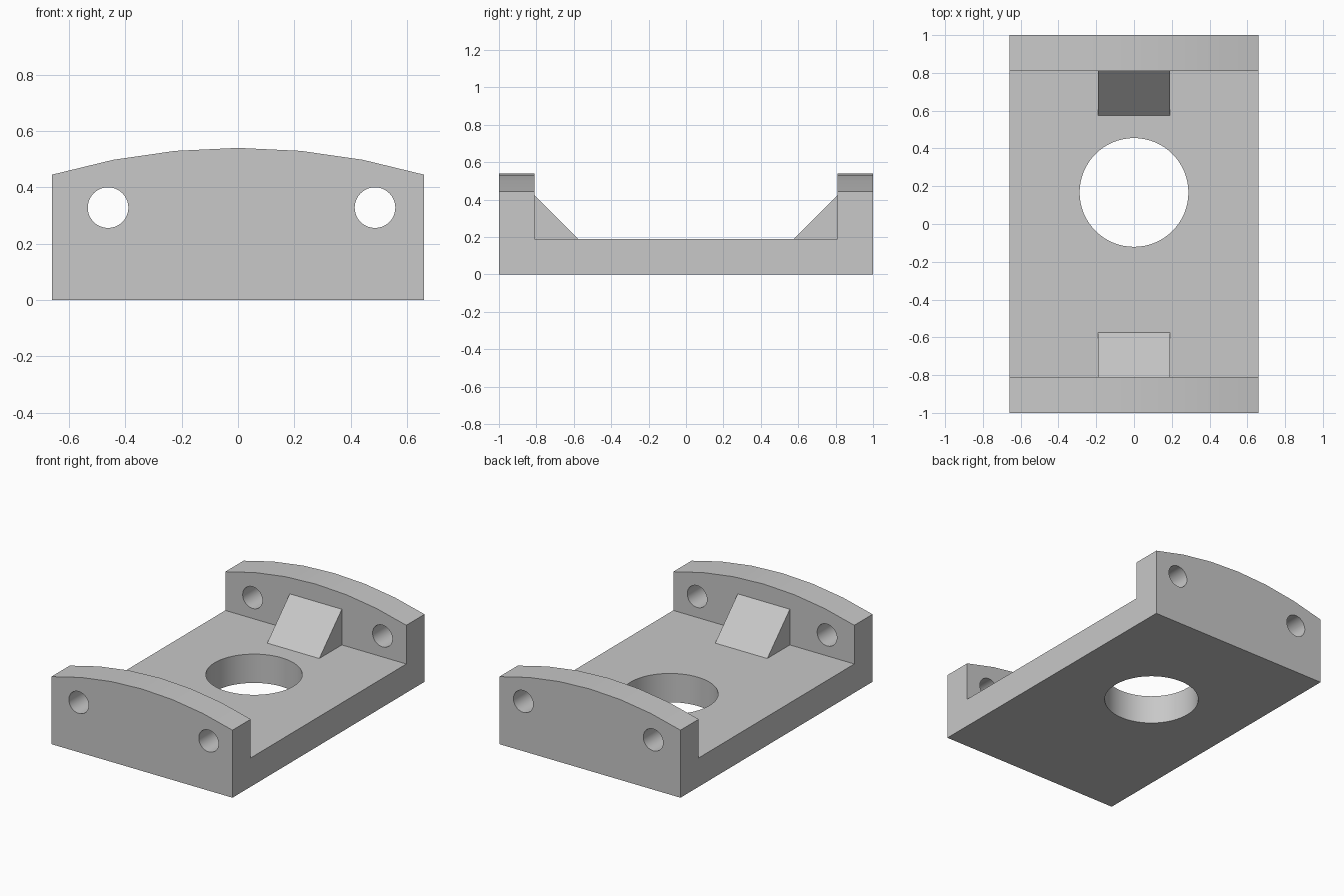
import bpy
import bmesh
import math
from mathutils import Matrix

cube = bpy.data.objects.get("Cube")
if cube:
    bpy.data.objects.remove(cube, do_unlink=True)

HALF_W, HALF_L = 0.66, 1.0
FLOOR, WALL_IN = 0.19, 0.81      # plate thickness, inner face of end walls
SIDE_Z, TOP_Z = 0.445, 0.54      # wall height at the sides and the middle

grey = bpy.data.materials.new("plain_grey")
grey.use_nodes = True
colour = (0.58, 0.58, 0.58, 1)
grey.diffuse_color = colour
grey.node_tree.nodes["Principled BSDF"].inputs["Base Color"].default_value = colour


def finish(name, bm):
    bmesh.ops.recalc_face_normals(bm, faces=bm.faces)
    mesh = bpy.data.meshes.new(name)
    bm.to_mesh(mesh)
    bm.free()
    mesh.materials.append(grey)
    obj = bpy.data.objects.new(name, mesh)
    bpy.context.collection.objects.link(obj)
    return obj


def prism(name, points, offset):
    """Extrude a closed outline of 3D points along an offset."""
    bm = bmesh.new()
    face = bm.faces.new([bm.verts.new(p) for p in points])
    new = bmesh.ops.extrude_face_region(bm, geom=[face])["geom"]
    verts = [g for g in new if isinstance(g, bmesh.types.BMVert)]
    bmesh.ops.translate(bm, verts=verts, vec=offset)
    return finish(name, bm)


def rod(name, radius, depth, centre, tilt=0):
    bm = bmesh.new()
    place = Matrix.Translation(centre) @ Matrix.Rotation(tilt, 4, "X")
    bmesh.ops.create_cone(bm, cap_ends=True, segments=64, radius1=radius,
                          radius2=radius, depth=depth, matrix=place)
    return finish(name, bm)


def combine(target, tool, operation):
    tool.hide_render = True
    mod = target.modifiers.new(tool.name, "BOOLEAN")
    mod.operation, mod.solver, mod.object = operation, "EXACT", tool
    bpy.context.view_layer.objects.active = target
    bpy.ops.object.modifier_apply(modifier=mod.name)
    bpy.data.objects.remove(tool, do_unlink=True)


# Arched block, full length
rise = TOP_Z - SIDE_Z
radius = (HALF_W ** 2 + rise ** 2) / (2 * rise)
sweep = math.asin(HALF_W / radius)
outline = [(-HALF_W, -HALF_L, 0), (HALF_W, -HALF_L, 0)]
for i in range(7):
    a = sweep * (1 - i / 3)
    outline.append((radius * math.sin(a), -HALF_L,
                    TOP_Z - radius * (1 - math.cos(a))))
bracket = prism("bracket", outline, (0, 2 * HALF_L, 0))

# Open channel between the end walls
channel = prism("channel_cutter",
                [(-1, -WALL_IN, FLOOR), (-1, WALL_IN, FLOOR),
                 (-1, WALL_IN, 1), (-1, -WALL_IN, 1)], (2, 0, 0))
combine(bracket, channel, "DIFFERENCE")

# Sloped gussets, sunk slightly into the floor and walls
for side in (-1, 1):
    section = [(0.575, FLOOR), (WALL_IN, 0.425), (0.85, 0.425),
               (0.85, 0.15), (0.575, 0.15)]
    gusset = prism("gusset", [(-0.19, side * y, z) for y, z in section],
                   (0.38, 0, 0))
    combine(bracket, gusset, "UNION")

# Large floor hole and bolt holes through both walls
combine(bracket, rod("floor_hole_cutter", 0.288, 1, (0, 0.167, 0.1)), "DIFFERENCE")
for x in (-0.461, 0.486):
    bolt = rod("bolt_hole_cutter", 0.072, 3, (x, 0, 0.328), math.pi / 2)
    combine(bracket, bolt, "DIFFERENCE")

bpy.ops.object.select_all(action="DESELECT")
bracket.select_set(True)
bpy.context.view_layer.objects.active = bracket
bpy.ops.object.shade_smooth_by_angle(angle=math.radians(30))
